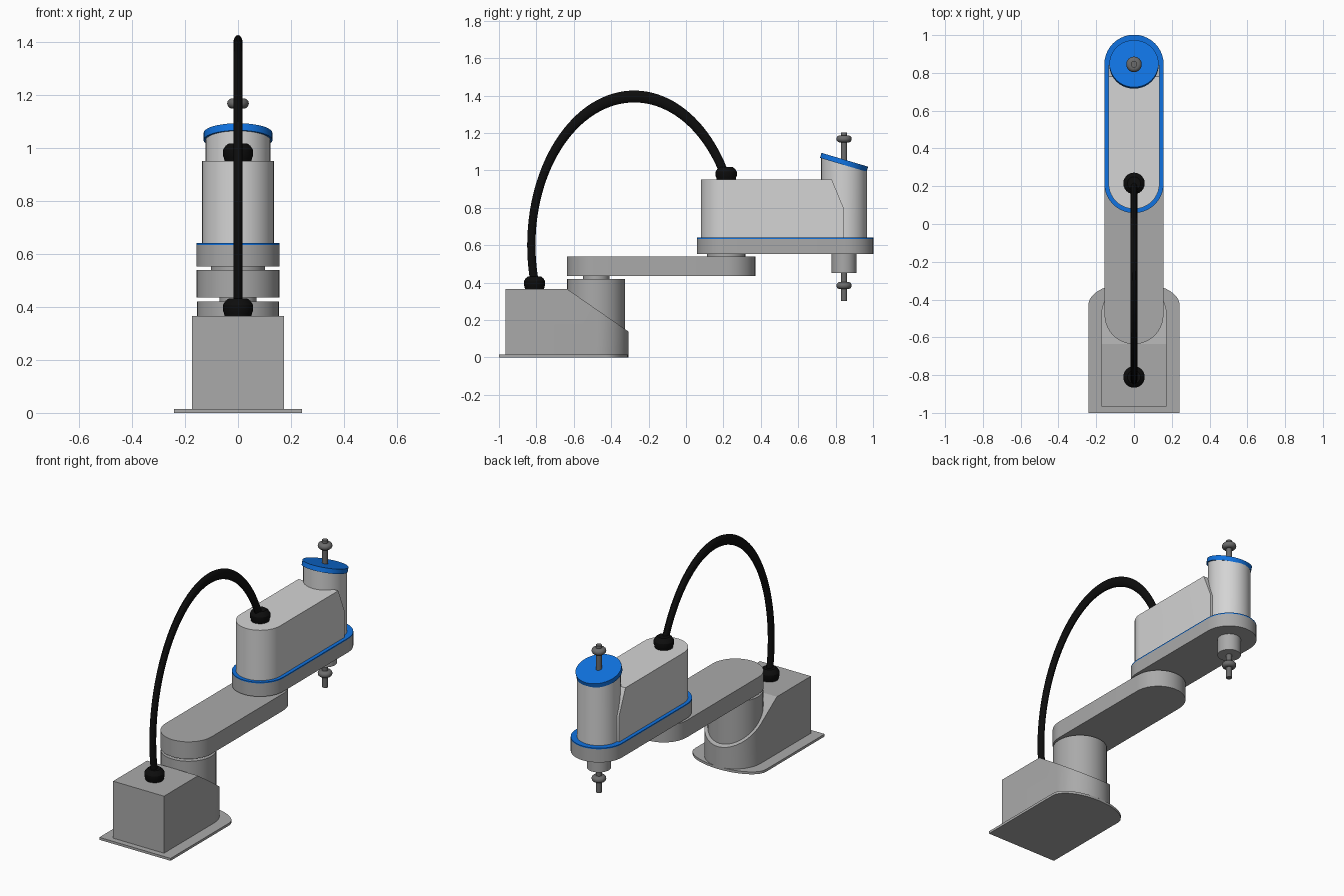
import bpy, bmesh, math
from mathutils import Vector, Matrix

if "Cube" in bpy.data.objects:
    bpy.data.objects.remove(bpy.data.objects["Cube"])


def material(name, rgb):
    m = bpy.data.materials.new(name)
    m.diffuse_color = (*rgb, 1)
    m.use_nodes = True
    m.node_tree.nodes["Principled BSDF"].inputs["Base Color"].default_value = m.diffuse_color
    return m


GREY = material("mid grey", (0.40, 0.40, 0.40))
LIGHT = material("light grey", (0.66, 0.66, 0.66))
BLUE = material("blue", (0.005, 0.17, 0.75))
BLACK = material("black", (0.004, 0.004, 0.004))
STEEL = material("dark steel", (0.15, 0.15, 0.15))


def finish(bm, name, mat):
    """Smooth shading with sharp edges kept, then make the object."""
    bmesh.ops.recalc_face_normals(bm, faces=bm.faces[:])
    for f in bm.faces:
        f.smooth = True
    for e in bm.edges:
        e.smooth = e.calc_face_angle(0) < math.radians(30)
    me = bpy.data.meshes.new(name)
    bm.to_mesh(me)
    bm.free()
    me.materials.append(mat)
    ob = bpy.data.objects.new(name, me)
    bpy.context.collection.objects.link(ob)
    return ob


def skin(rings):
    """Closed solid through a list of equal rings of points."""
    bm = bmesh.new()
    vr = [[bm.verts.new(p) for p in ring] for ring in rings]
    n = len(vr[0])
    for a, b in zip(vr, vr[1:]):
        for i in range(n):
            j = (i + 1) % n
            bm.faces.new((a[i], a[j], b[j], b[i]))
    bm.faces.new(vr[0][::-1])
    bm.faces.new(vr[-1])
    return bm


def cut(bm, co, no):
    """Slice away everything on the normal side of a plane and cap it."""
    res = bmesh.ops.bisect_plane(bm, geom=bm.verts[:] + bm.edges[:] + bm.faces[:],
                                 plane_co=co, plane_no=no, clear_outer=True)
    edges = [g for g in res["geom_cut"] if isinstance(g, bmesh.types.BMEdge)]
    bmesh.ops.holes_fill(bm, edges=edges)


def arc(r, y, a0, a1, depth=None, n=20):
    d = depth or r
    return [(r * math.cos(a0 + (a1 - a0) * i / n),
             y + d * math.sin(a0 + (a1 - a0) * i / n)) for i in range(n + 1)]


def prism(plan, z0, z1):
    return skin([[(x, y, z) for x, y in plan] for z in (z0, z1)])


def slot(r, y0, y1):
    """Plan with two round ends."""
    return arc(r, y1, 0, math.pi) + arc(r, y0, math.pi, 2 * math.pi)


def lathe(name, profile, y, mat, n=40):
    rings = [[(r * math.cos(2 * math.pi * i / n), y + r * math.sin(2 * math.pi * i / n), z)
              for i in range(n)] for r, z in profile]
    return finish(skin(rings), name, mat)


SHOULDER, ELBOW, WRIST = -0.48, 0.215, 0.845

# Base: foot plate, sloped body and column
finish(prism(arc(0.242, -0.43, 0, math.pi, 0.122) + [(-0.242, -1), (0.242, -1)], 0, 0.015),
       "foot_plate", GREY)
body = prism(arc(0.173, SHOULDER, 0, math.pi) + [(-0.173, -0.965), (0.173, -0.965)], 0.015, 0.365)
cut(body, (0, -0.635, 0.365), Vector((0, 0.225, 0.325)).normalized())
finish(body, "base_body", GREY)
lathe("base_column", [(0.155, 0.015), (0.155, 0.42)], SHOULDER, GREY)
lathe("shoulder_neck", [(0.07, 0.42), (0.07, 0.435)], SHOULDER, GREY)

# Arm links
finish(prism(slot(0.156, SHOULDER, ELBOW), 0.435, 0.54), "lower_arm", GREY)
lathe("elbow_neck", [(0.102, 0.54), (0.102, 0.555)], ELBOW, GREY)
finish(prism(slot(0.157, ELBOW, WRIST), 0.553, 0.634), "upper_arm", GREY)
finish(prism(slot(0.157, ELBOW, WRIST), 0.634, 0.641), "blue_trim", BLUE)

# Motor housing with bevelled end
house = prism(arc(0.135, ELBOW, math.pi, 2 * math.pi) + [(0.135, 0.842), (-0.135, 0.842)], 0.641, 0.95)
cut(house, (0, 0.78, 0.95), Vector((0, 0.15, 0.062)).normalized())
finish(house, "motor_housing", LIGHT)

# Head tube with slanted top and blue cap
TILT = math.radians(-16.5)
tube = prism(arc(0.122, WRIST, 0, 2 * math.pi, n=40)[:-1], 0.641, 1.2)
up = Matrix.Rotation(TILT, 3, "X") @ Vector((0, 0, 1))
cut(tube, (0, WRIST, 1.035), up)
finish(tube, "head_tube", LIGHT)
cap = lathe("head_cap", [(0.13, -0.014), (0.13, 0.014)], 0, BLUE)
cap.data.transform(Matrix.Translation((0, WRIST, 1.043)) @ Matrix.Rotation(TILT, 4, "X"))

# Tool shaft, its collar and stop rings
lathe("shaft_collar", [(0.067, 0.45), (0.067, 0.555)], WRIST, GREY)
lathe("tool_shaft", [(0.017, 0.30), (0.017, 1.203)], WRIST, STEEL, 24)
for name, z in (("upper_stop_ring", 1.168), ("lower_stop_ring", 0.384)):
    lathe(name, [(0.022 + 0.019 * math.cos(a), z + 0.019 * math.sin(a))
                 for a in (math.pi * (i / 10 - 0.5) for i in range(11))], WRIST, STEEL, 32)

# Cable: arched tube stretched upward, and its two glands
R, STRETCH, THICK = 0.55, 1.445, 0.022
rings = []
for i in range(57):
    t = math.radians(195 + (26 - 195) * i / 56)
    ring = []
    for k in range(16):
        a = 2 * math.pi * k / 16
        rad = R + THICK * math.cos(a)
        ring.append((0.0175 * math.sin(a), -0.277 + rad * math.cos(t),
                     0.6 + STRETCH * rad * math.sin(t)))
    rings.append(ring)
finish(skin(rings), "cable", BLACK)
for name, y, z in (("base_cable_gland", -0.81, 0.365), ("housing_cable_gland", ELBOW, 0.95)):
    lathe(name, [(0.05, z - 0.005), (0.053, z + 0.012), (0.057, z + 0.02), (0.057, z + 0.042),
                 (0.047, z + 0.058), (0.035, z + 0.067)], y, BLACK, 24)
